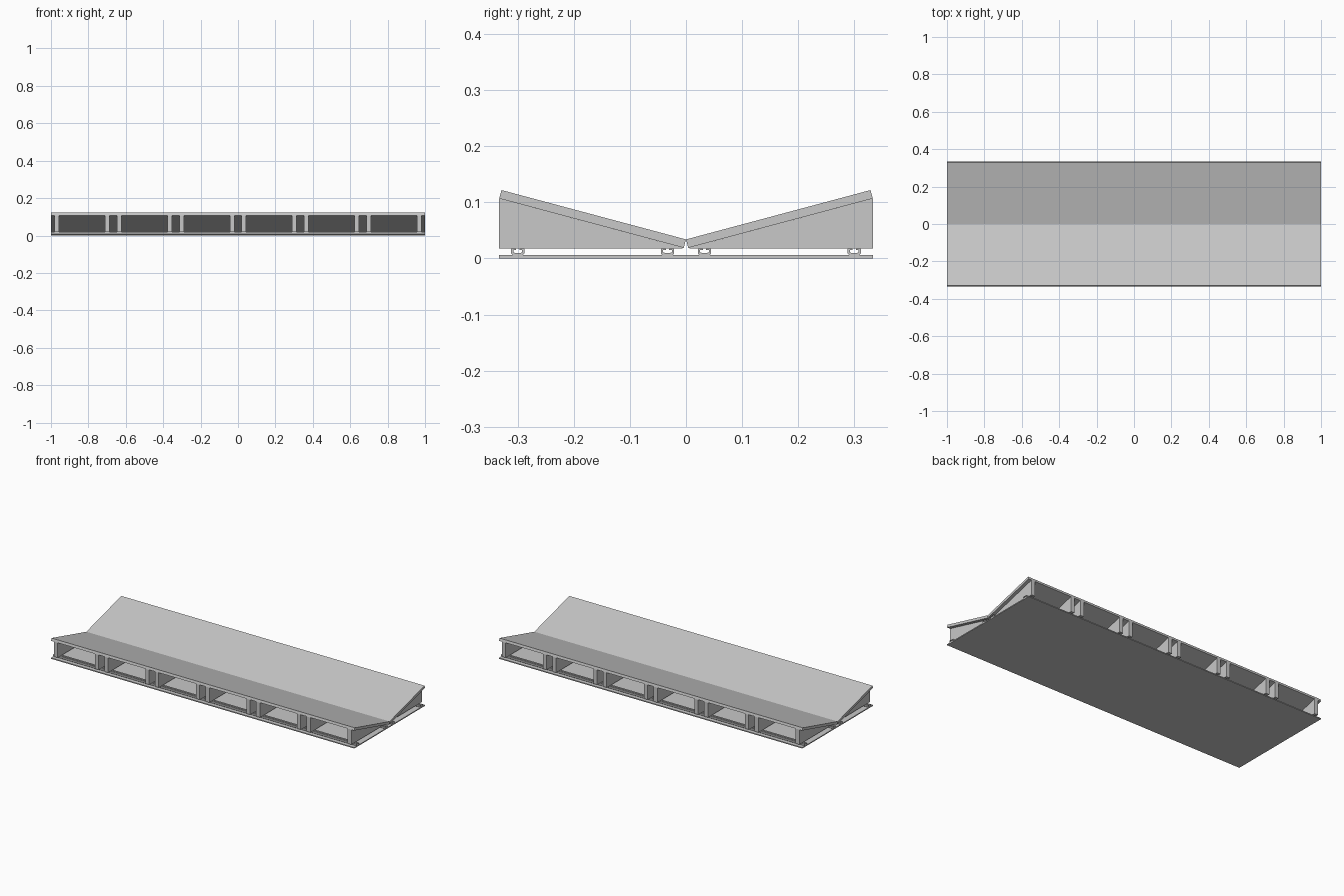
import bpy
import bmesh

cube = bpy.data.objects.get("Cube")
if cube:
    bpy.data.objects.remove(cube, do_unlink=True)

grey = bpy.data.materials.new("light grey")
grey.use_nodes = True
grey.diffuse_color = (0.58, 0.58, 0.58, 1)
grey.node_tree.nodes["Principled BSDF"].inputs["Base Color"].default_value = grey.diffuse_color


def prism(name, profile, x_mid, width, side=1):
    """Extrude a y-z profile along x, mirrored in y when side is -1."""
    bm = bmesh.new()
    verts = [bm.verts.new((x_mid - width / 2, y * side, z)) for y, z in profile]
    face = bm.faces.new(verts)
    out = bmesh.ops.extrude_face_region(bm, geom=[face])
    moved = [v for v in out["geom"] if isinstance(v, bmesh.types.BMVert)]
    bmesh.ops.translate(bm, verts=moved, vec=(width, 0, 0))
    bmesh.ops.recalc_face_normals(bm, faces=bm.faces)
    mesh = bpy.data.meshes.new(name)
    bm.to_mesh(mesh)
    bm.free()
    mesh.materials.append(grey)
    obj = bpy.data.objects.new(name, mesh)
    bpy.context.collection.objects.link(obj)
    return obj


LENGTH, HALF = 2.0, 0.333
BASE, RAIL_TOP = 0.006, 0.018
BAYS = 6
PITCH = LENGTH / BAYS

# Base plate
prism("base_plate", [(-HALF, 0), (HALF, 0), (HALF, BASE), (-HALF, BASE)], 0, LENGTH)

# Profiles for one half
panel = [(0, 0.034), (0.004, 0.019), (HALF, 0.107), (0.329, 0.122)]
rib = [(0.006, RAIL_TOP), (HALF, RAIL_TOP), (HALF, 0.107), (0.006, 0.0195)]

# Slotted rail section, right half from the slot lip to the foot
rail_half = [(0.003, RAIL_TOP), (0.012, RAIL_TOP), (0.012, 0.009), (0.009, BASE)]
rail_inner = [(0.003, 0.0095), (0.008, 0.011), (0.008, 0.0155), (0.003, 0.0155)]
rail = ([(-y, z) for y, z in reversed(rail_half)] +
        [(-y, z) for y, z in reversed(rail_inner)] + rail_inner + rail_half)

for side, label in ((-1, "front"), (1, "back")):
    prism(label + "_sloped_panel", panel, 0, LENGTH, side)

    # Rails along the base
    for centre, place in ((0.033, "inner"), (0.300, "outer")):
        section = [(centre + y, z) for y, z in rail]
        prism(f"{label}_{place}_rail", section, 0, LENGTH, side)

    # Pair of support ribs in every bay
    for bay in range(BAYS):
        middle = -LENGTH / 2 + PITCH * (bay + 0.5)
        for offset in (-0.135, 0.135):
            prism(label + "_support_rib", rib, middle + offset, 0.024, side)
